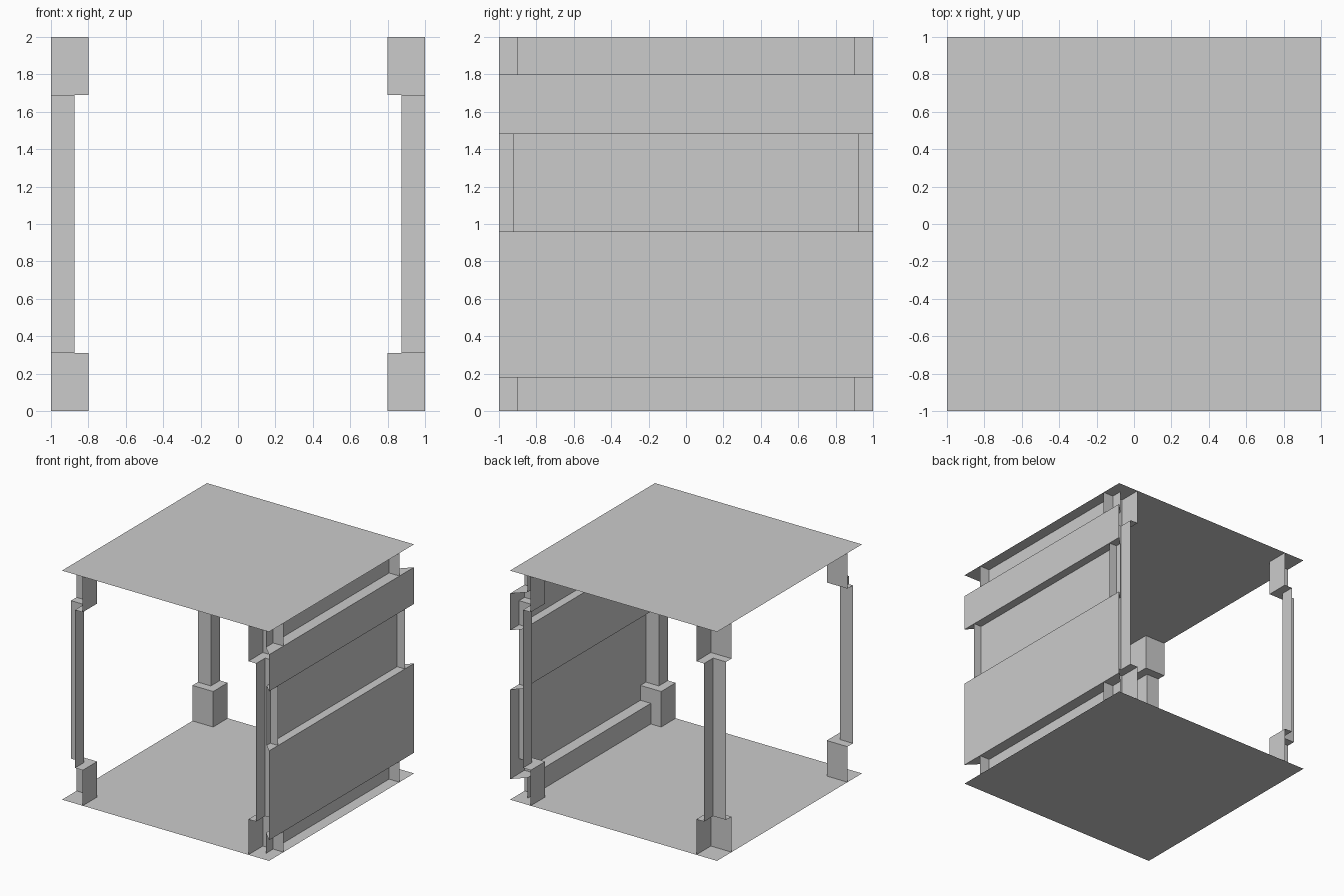
import bpy

if "Cube" in bpy.data.objects:
    bpy.data.objects.remove(bpy.data.objects["Cube"])


def make(name, verts, faces):
    mesh = bpy.data.meshes.new(name)
    mesh.from_pydata(verts, [], faces)
    mesh.update()
    obj = bpy.data.objects.new(name, mesh)
    bpy.context.collection.objects.link(obj)
    return obj


def sweep(name, profile, row, flip=False):
    """Skin a surface between rows of points, one row per profile point."""
    rows = [[(x, y, z) for x, y in row(d)] for d, z in profile]
    n = len(rows[0])
    faces = []
    for i in range(len(rows) - 1):
        for j in range(n - 1):
            a = i * n + j
            f = (a, a + 1, a + n + 1, a + n)
            faces.append(f[::-1] if flip else f)
    return make(name, [p for r in rows for p in r], faces)


# Floor and ceiling sheets
for name, z in (("floor", 0), ("ceiling", 2)):
    make(name, [(-1, -1, z), (1, -1, z), (1, 1, z), (-1, 1, z)], [(0, 1, 2, 3)])

# Corner posts: open L-shaped shells, wide at base and head
post_profile = [(.8, 0), (.8, .31), (.875, .31), (.875, 1.69), (.8, 1.69), (.8, 2)]
for sx, side in ((-1, "left"), (1, "right")):
    for sy, end in ((-1, "front"), (1, "back")):
        sweep(f"{end}_{side}_post", post_profile,
              lambda d: [(sx * d, sy), (sx * d, sy * d), (sx, sy * d)],
              flip=sx * sy > 0)

# Right wall: stepped panels with mitred ends
wall_profile = [(.9, 0), (.9, .18), (1, .18), (1, .96), (.925, .96),
                (.925, 1.48), (1, 1.48), (1, 1.8), (.9, 1.8), (.9, 2)]
sweep("right_wall", wall_profile, lambda d: [(d, -d), (d, d)])
